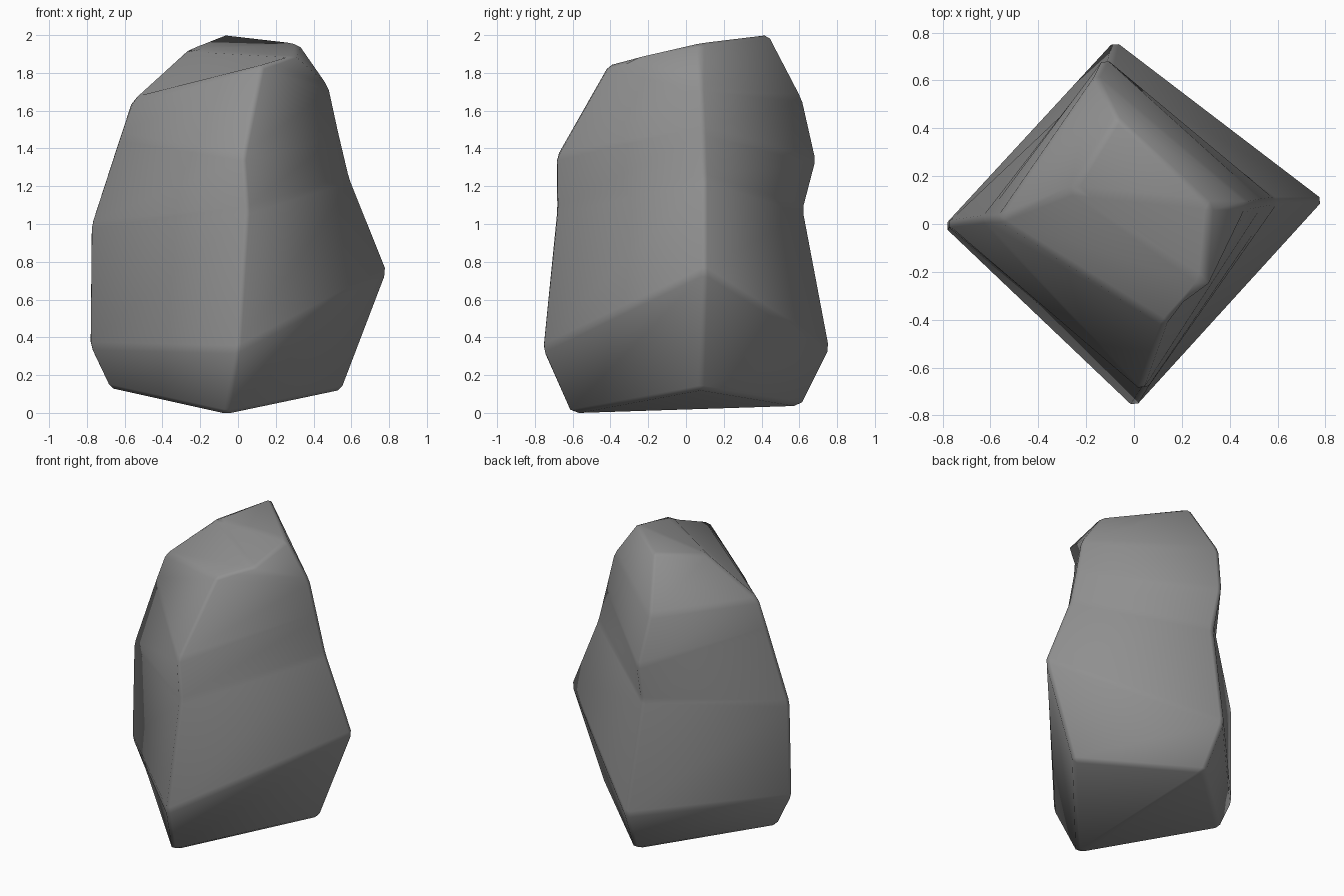
import bpy, bmesh

if "Cube" in bpy.data.objects:
    bpy.data.objects.remove(bpy.data.objects["Cube"])

# Four-cornered rings (left, front, right, back), from base to crown
rings = [
    [(-.69, 0, .14), (-.06, -.62, .0), (.56, .08, .13), (-.05, .62, .04)],
    [(-.795, -.01, .36), (0, -.77, .34), (.80, .10, .76), (-.08, .77, .34)],
    [(-.79, 0, 1.0), (.05, -.695, 1.08), (.60, .10, 1.25), (-.11, .63, 1.08)],
    [(-.635, .02, 1.47), (.03, -.70, 1.36), (.54, .09, 1.50), (-.12, .70, 1.34)],
    [(-.57, .02, 1.66), (.13, -.42, 1.85), (.49, .08, 1.73), (-.16, .625, 1.67)],
    [(-.26, .14, 1.935), (.29, -.24, 1.89), (.32, .08, 1.965), (-.07, .45, 2.01)],
]

# Loft the boulder
bm = bmesh.new()
loops = [[bm.verts.new(p) for p in ring] for ring in rings]
for a, b in zip(loops, loops[1:]):
    for i in range(4):
        j = (i + 1) % 4
        bm.faces.new((a[i], a[j], b[j], b[i]))
# Keeled base and ridged crown
l, f, r, b = loops[0]
bm.faces.new((l, b, f))
bm.faces.new((f, b, r))
l, f, r, b = loops[-1]
bm.faces.new((l, f, r))
bm.faces.new((l, r, b))
bmesh.ops.recalc_face_normals(bm, faces=bm.faces)

# Slightly worn edges, then rest it on the ground
bmesh.ops.bevel(bm, geom=bm.edges[:], offset=.022, segments=1, affect='EDGES',
                clamp_overlap=True)
low = min(v.co.z for v in bm.verts)
bmesh.ops.translate(bm, verts=bm.verts, vec=(0, 0, -low))
for face in bm.faces:
    face.smooth = True

mesh = bpy.data.meshes.new("boulder")
bm.to_mesh(mesh)
bm.free()
boulder = bpy.data.objects.new("boulder", mesh)
bpy.context.collection.objects.link(boulder)

# Dark stone, shaded softly across its edges
stone = bpy.data.materials.new("dark_stone")
stone.diffuse_color = (.28, .28, .28, 1)
stone.use_nodes = True
stone.node_tree.nodes["Principled BSDF"].inputs["Base Color"].default_value = stone.diffuse_color
mesh.materials.append(stone)
